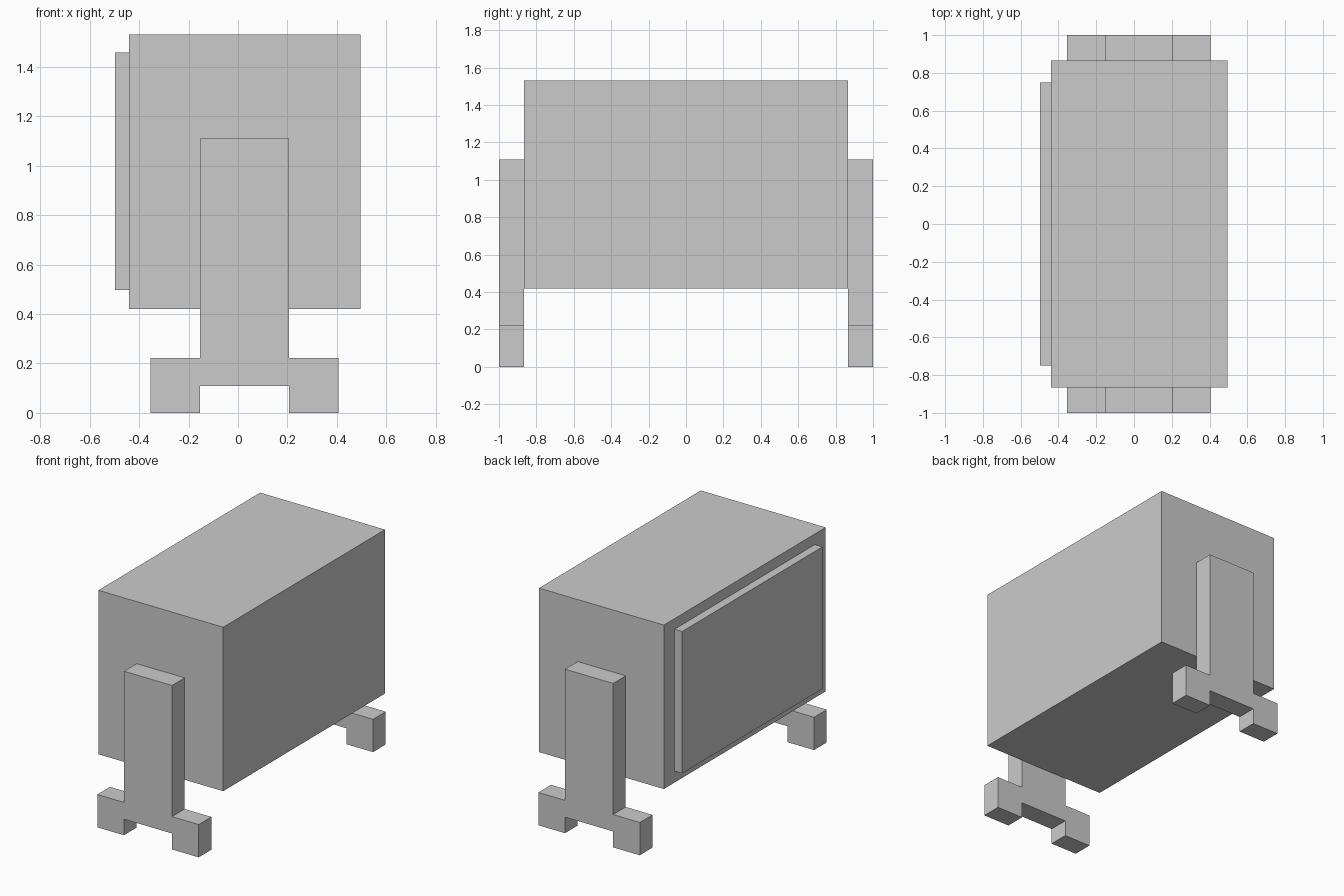
import bpy
import bmesh
from mathutils import Vector

if "Cube" in bpy.data.objects:
    bpy.data.objects.remove(bpy.data.objects["Cube"])


def prism(name, profile, y0, y1):
    """Extrude an (x, z) profile from y0 to y1."""
    bm = bmesh.new()
    face = bm.faces.new([bm.verts.new((x, y0, z)) for x, z in profile])
    ext = bmesh.ops.extrude_face_region(bm, geom=[face], use_keep_orig=True)
    verts = [g for g in ext["geom"] if isinstance(g, bmesh.types.BMVert)]
    bmesh.ops.translate(bm, verts=verts, vec=Vector((0, y1 - y0, 0)))
    bmesh.ops.recalc_face_normals(bm, faces=bm.faces[:])
    mesh = bpy.data.meshes.new(name)
    bm.to_mesh(mesh)
    bm.free()
    obj = bpy.data.objects.new(name, mesh)
    bpy.context.collection.objects.link(obj)
    return obj


def rect(x0, x1, z0, z1):
    return [(x0, z0), (x1, z0), (x1, z1), (x0, z1)]


# Main cabinet and the raised panel on its left side
prism("cabinet", rect(-0.44, 0.495, 0.42, 1.53), -0.865, 0.865)
prism("side_panel", rect(-0.497, -0.44, 0.497, 1.458), -0.75, 0.75)

# Upright with two stepped feet, one at each end
cx = 0.026
half = [(0.18, 0.108), (0.18, 0), (0.38, 0), (0.38, 0.222), (0.18, 0.222), (0.18, 1.11)]
leg = [(cx + x, z) for x, z in half] + [(cx - x, z) for x, z in reversed(half)]
for name, y0, y1 in (("front_leg", -1, -0.865), ("back_leg", 0.865, 1)):
    prism(name, leg, y0, y1)
